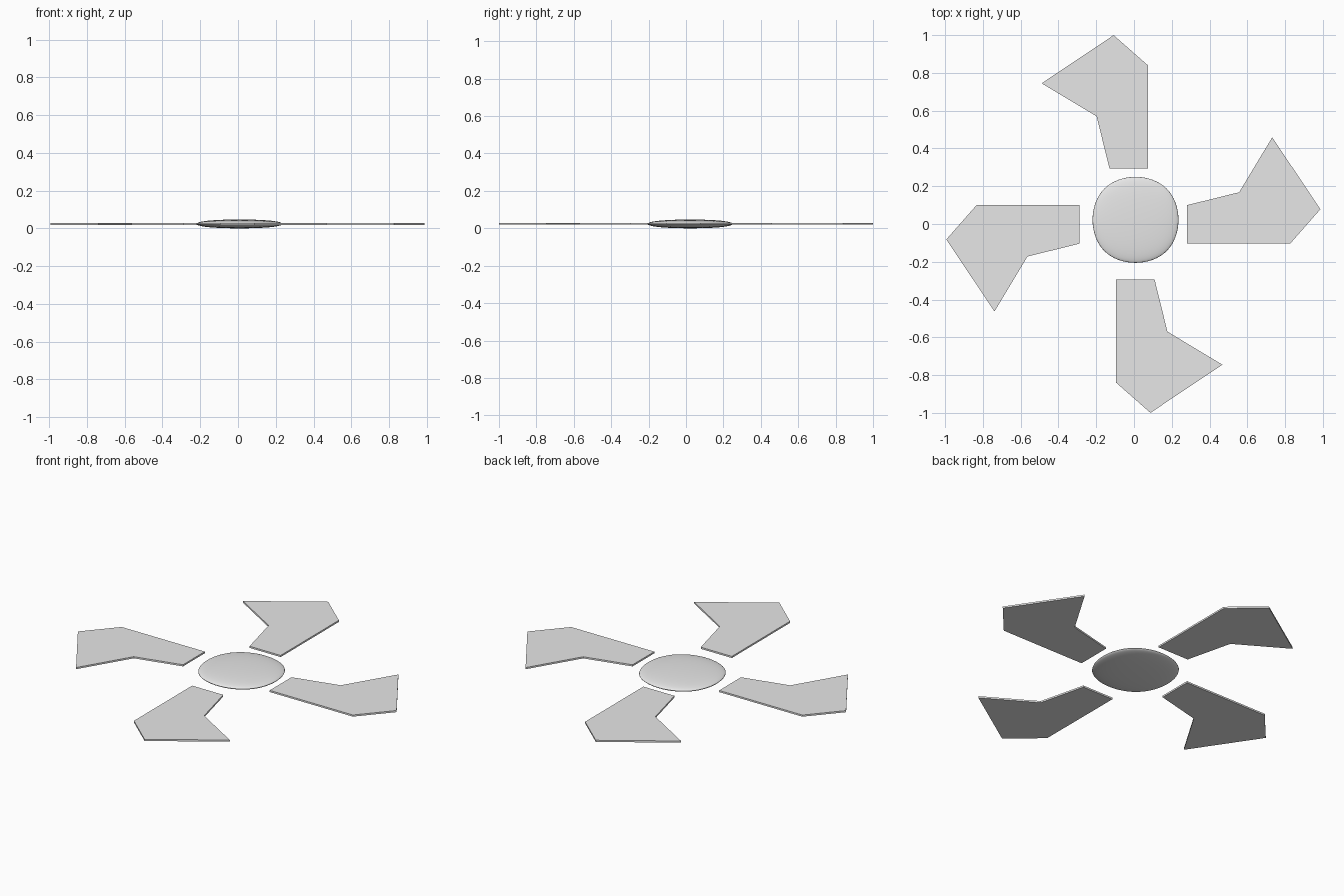
import bpy, bmesh, math
from mathutils import Matrix, Vector

if "Cube" in bpy.data.objects:
    bpy.data.objects.remove(bpy.data.objects["Cube"])

grey = bpy.data.materials.new("light_grey")
grey.diffuse_color = (0.8, 0.8, 0.8, 1)
grey.use_nodes = True
grey.node_tree.nodes["Principled BSDF"].inputs["Base Color"].default_value = grey.diffuse_color

MID_Z = 0.024        # height of the blade plane
THICK = 0.01         # blade thickness


def add_object(name, bm):
    mesh = bpy.data.meshes.new(name)
    bm.to_mesh(mesh)
    bm.free()
    mesh.materials.append(grey)
    obj = bpy.data.objects.new(name, mesh)
    bpy.context.collection.objects.link(obj)
    return obj


# Hooked blade outline, pointing along +y
OUTLINE = [(-0.13, 0.294), (0.074, 0.294), (0.074, 0.84),
           (-0.108, 1.0), (-0.489, 0.745), (-0.198, 0.57)]


def add_blade(name, angle, offset):
    bm = bmesh.new()
    face = bm.faces.new([bm.verts.new((x, y, -THICK / 2)) for x, y in OUTLINE])
    top = bmesh.ops.extrude_face_region(bm, geom=[face])
    verts = [v for v in top["geom"] if isinstance(v, bmesh.types.BMVert)]
    bmesh.ops.translate(bm, verts=verts, vec=(0, 0, THICK))
    bmesh.ops.recalc_face_normals(bm, faces=bm.faces)
    bm.transform(Matrix.Translation((*offset, MID_Z))
                 @ Matrix.Rotation(math.radians(angle), 4, 'Z'))
    add_object(name, bm)


# Four blades, each slightly off the common centre
add_blade("back_blade", 0, (0, 0))
add_blade("right_blade", -90, (-0.013, -0.03))
add_blade("front_blade", 180, (-0.021, 0.0))
add_blade("left_blade", 90, (0.006, 0.026))

# Hub: flattened, rounded cube
bm = bmesh.new()
bmesh.ops.create_cube(bm, size=2)
hub = add_object("hub", bm)
subsurf = hub.modifiers.new("round", 'SUBSURF')
subsurf.levels = subsurf.render_levels = 4
bpy.context.view_layer.objects.active = hub
hub.select_set(True)
bpy.ops.object.modifier_apply(modifier="round")

# Fit the rounded hub to its final size
size = Vector((0.455, 0.455, 0.047))
extent = max(v.co.x for v in hub.data.vertices) * 2
hub.data.transform(Matrix.Translation((0.008, 0.022, size.z / 2))
                   @ Matrix.Diagonal((*(size / extent), 1)))
bpy.ops.object.shade_smooth()
